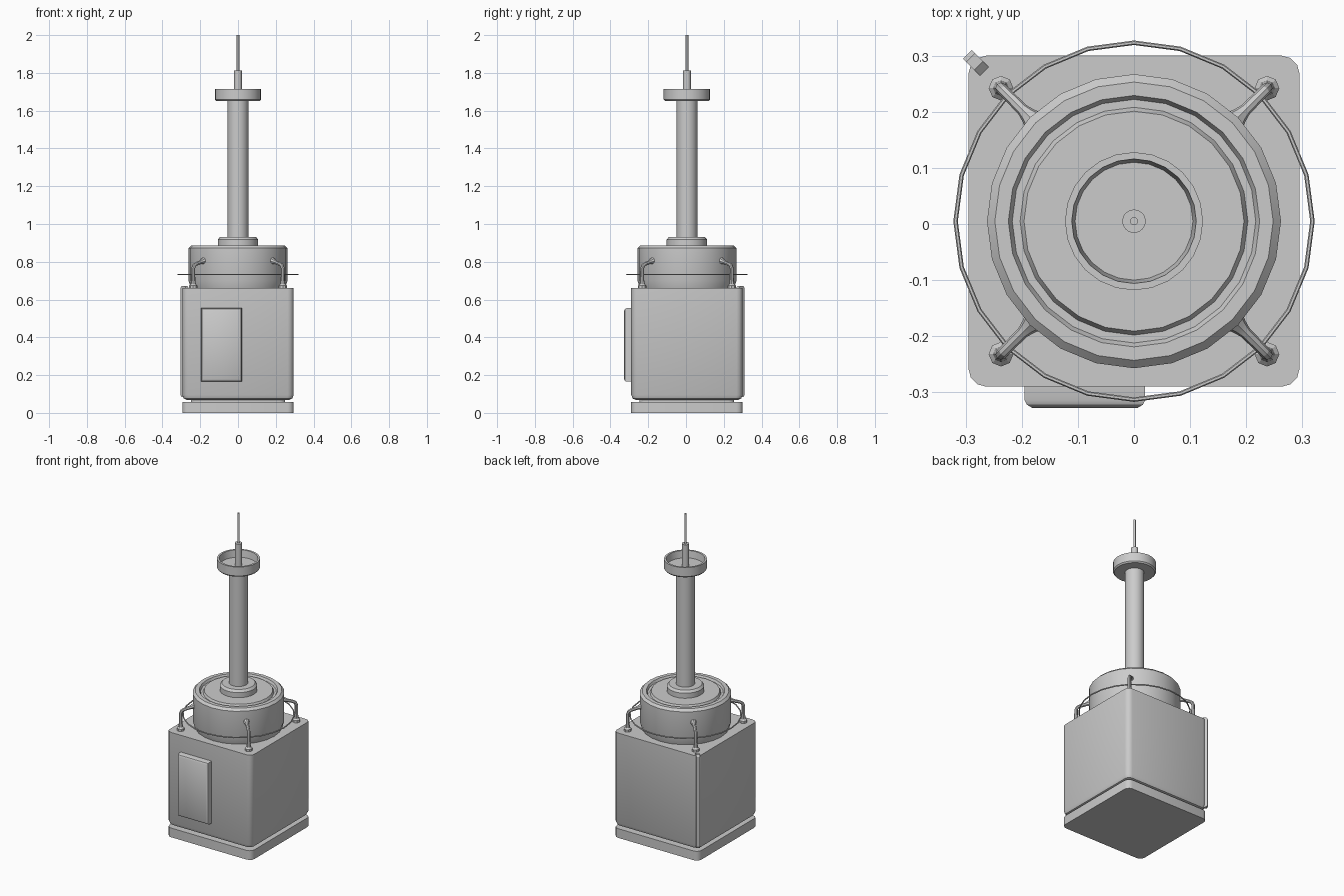
import bpy, bmesh, math
from mathutils import Vector, Matrix

cube = bpy.data.objects.get("Cube")
if cube:
    bpy.data.objects.remove(cube, do_unlink=True)

CY = 0.005  # shared centre line of the tower in y

grey = bpy.data.materials.new("light_grey")
grey.use_nodes = True
grey.diffuse_color = (0.6, 0.6, 0.6, 1)
grey.node_tree.nodes["Principled BSDF"].inputs["Base Color"].default_value = (0.6, 0.6, 0.6, 1)


def finish(name, bm):
    bmesh.ops.recalc_face_normals(bm, faces=bm.faces)
    mesh = bpy.data.meshes.new(name)
    bm.to_mesh(mesh)
    bm.free()
    ob = bpy.data.objects.new(name, mesh)
    bpy.context.collection.objects.link(ob)
    mesh.materials.append(grey)
    bpy.ops.object.select_all(action='DESELECT')
    ob.select_set(True)
    bpy.context.view_layer.objects.active = ob
    bpy.ops.object.shade_smooth_by_angle(angle=math.radians(32))
    return ob


def loft(bm, rings):
    """Skin consecutive closed rings of points and cap both ends."""
    loops = [[bm.verts.new(p) for p in ring] for ring in rings]
    n = len(loops[0])
    for a, b in zip(loops, loops[1:]):
        for i in range(n):
            j = (i + 1) % n
            bm.faces.new((a[i], a[j], b[j], b[i]))
    bm.faces.new(loops[0][::-1])
    bm.faces.new(loops[-1])


def lathe(name, profile, sides=24):
    bm = bmesh.new()
    turn = [math.tau * i / sides for i in range(sides)]
    loft(bm, [[(r * math.cos(t), CY + r * math.sin(t), z) for t in turn] for r, z in profile])
    return finish(name, bm)


def rounded_square(half, corner, z, steps=3):
    points = []
    for q in range(4):
        cx, cy = [(1, 1), (-1, 1), (-1, -1), (1, -1)][q]
        for s in range(steps + 1):
            t = math.pi / 2 * (q + s / steps)
            points.append((cx * (half - corner) + corner * math.cos(t),
                           CY + cy * (half - corner) + corner * math.sin(t), z))
    return points


def block(name, levels):
    bm = bmesh.new()
    loft(bm, [rounded_square(*level) for level in levels])
    return finish(name, bm)


def tube(bm, path, sides=8):
    """Sweep a round section of varying radius along (point, radius) pairs."""
    pts = [Vector(p) for p, _ in path]
    rings = []
    for i, (_, radius) in enumerate(path):
        d = (pts[min(i + 1, len(pts) - 1)] - pts[max(i - 1, 0)]).normalized()
        side = Vector((1, -1, 0)).normalized()
        up = d.cross(side)
        rings.append([pts[i] + radius * (math.cos(t) * side + math.sin(t) * up)
                      for t in (math.tau * k / sides for k in range(sides))])
    loft(bm, rings)


# Base slab, recessed neck and main housing
block("base_slab", [(0.295, 0.032, 0), (0.295, 0.032, 0.058)])
block("base_neck", [(0.25, 0.03, 0.05), (0.25, 0.03, 0.08)])
block("main_housing", [(0.268, 0.025, 0.068), (0.287, 0.028, 0.076),
                       (0.295, 0.032, 0.095), (0.295, 0.032, 0.66)])

# Drum with a ring groove in its lid
lathe("drum", [(0.248, 0.655), (0.262, 0.70), (0.262, 0.872), (0.248, 0.886),
               (0.224, 0.886), (0.217, 0.872), (0.203, 0.872), (0.196, 0.886)])

# Mast, dish and aerial
lathe("mast_collar", [(0.107, 0.88), (0.107, 0.918), (0.095, 0.932)])
lathe("mast", [(0.055, 0.92), (0.055, 1.67)])
lathe("mast_dish", [(0.116, 1.652), (0.123, 1.66), (0.123, 1.716), (0.111, 1.716),
                    (0.105, 1.672)])
lathe("aerial_base", [(0.021, 1.66), (0.021, 1.812)], 16)
lathe("aerial_rod", [(0.007, 1.81), (0.007, 2.0)], 12)

# Guard ring around the drum
bm = bmesh.new()
rows = []
for i in range(24):
    t = math.tau * i / 24
    rows.append([bm.verts.new(((0.318 + 0.004 * math.cos(a)) * math.cos(t),
                               CY + (0.318 + 0.004 * math.cos(a)) * math.sin(t),
                               0.733 + 0.004 * math.sin(a)))
                 for a in (math.tau * k / 6 for k in range(6))])
for i in range(24):
    a, b = rows[i], rows[(i + 1) % 24]
    for k in range(6):
        bm.faces.new((a[k], b[k], b[(k + 1) % 6], a[(k + 1) % 6]))
finish("guard_ring", bm)

# Four bent posts tying the housing corners to the drum
post = [(0.237, 0.655, 0.022), (0.237, 0.674, 0.022), (0.237, 0.682, 0.014),
        (0.237, 0.70, 0.011), (0.237, 0.765, 0.010), (0.232, 0.78, 0.010),
        (0.222, 0.788, 0.010), (0.198, 0.798, 0.011), (0.188, 0.802, 0.015),
        (0.178, 0.806, 0.021)]
for fb, sy in (("front", -1), ("back", 1)):
    for lr, sx in (("left", 1), ("right", -1)):
        bm = bmesh.new()
        tube(bm, [((d, d, z), r) for d, z, r in post])
        for v in bm.verts:
            v.co = (v.co.x * sx, v.co.y * sy + CY, v.co.z)
        finish(f"{fb}_{lr}_post", bm)

# Raised front panel with chamfered edges
bm = bmesh.new()
x0, x1, z0, z1 = -0.195, 0.02, 0.165, 0.555
loft(bm, [[(x0 + c, y, z0 + c), (x1 - c, y, z0 + c), (x1 - c, y, z1 - c), (x0 + c, y, z1 - c)]
          for y, c in ((-0.28, 0), (-0.314, 0), (-0.322, 0.004), (-0.328, 0.014))])
finish("front_panel", bm)

# Upright cable duct hugging the back right corner
bm = bmesh.new()
profile = [(0.371, 0.655), (0.392, 0.672), (0.412, 0.672), (0.42, 0.66),
           (0.42, 0.095), (0.412, 0.083), (0.392, 0.083), (0.371, 0.10)]
loft(bm, [[(r, w, z) for r, z in profile] for w in (-0.011, 0.011)])
bm.transform(Matrix.Translation((0, CY, 0)) @ Matrix.Rotation(math.radians(135), 4, 'Z'))
finish("corner_duct", bm)
